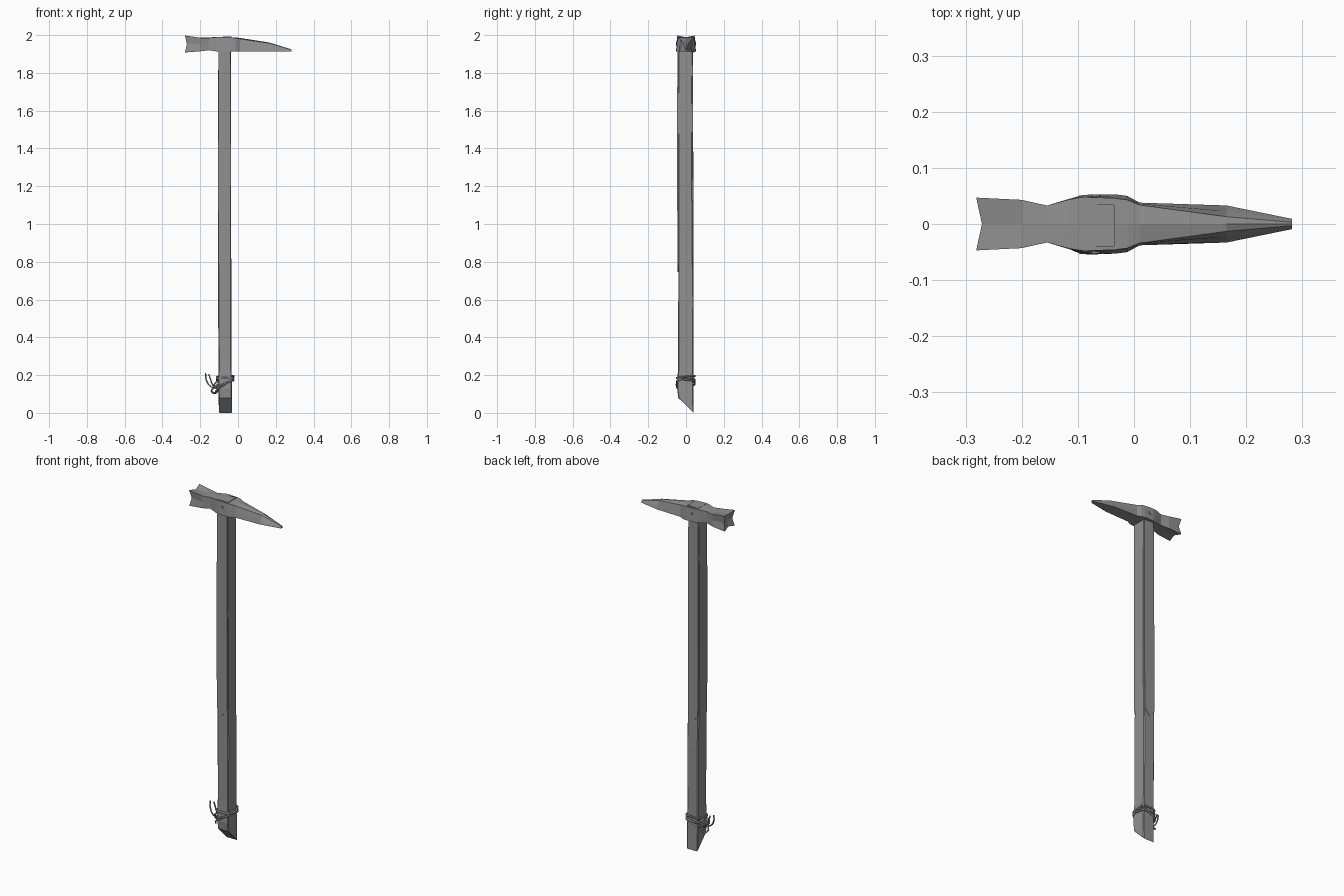
import bpy, bmesh, math
from mathutils import Vector

if "Cube" in bpy.data.objects:
    bpy.data.objects.remove(bpy.data.objects["Cube"])

# One dark grey for the whole model
dark = bpy.data.materials.new("dark_grey")
dark.diffuse_color = (0.28, 0.28, 0.28, 1)
dark.use_nodes = True
dark.node_tree.nodes["Principled BSDF"].inputs["Base Color"].default_value = dark.diffuse_color


def loft(name, rings, start=None, end=None):
    """Skin a list of equal-length point rings; caps are flat or meet at a point."""
    bm = bmesh.new()
    vs = [[bm.verts.new(p) for p in r] for r in rings]
    n = len(rings[0])
    for a, b in zip(vs, vs[1:]):
        for i in range(n):
            j = (i + 1) % n
            bm.faces.new((a[i], a[j], b[j], b[i]))
    for ring, tip in ((vs[0], start), (vs[-1], end)):
        if tip:
            c = bm.verts.new(tip)
            for i in range(n):
                bm.faces.new((ring[i], ring[(i + 1) % n], c))
        else:
            bm.faces.new(ring)
    bmesh.ops.recalc_face_normals(bm, faces=bm.faces)
    me = bpy.data.meshes.new(name)
    bm.to_mesh(me)
    bm.free()
    me.materials.append(dark)
    ob = bpy.data.objects.new(name, me)
    bpy.context.collection.objects.link(ob)
    return ob


def box_ring(x0, x1, y0, y1, c, z):
    """Chamfered rectangle; z may be a function of y."""
    f = z if callable(z) else (lambda y: z)
    pts = [(x0 + c, y0), (x1 - c, y0), (x1, y0 + c), (x1, y1 - c),
           (x1 - c, y1), (x0 + c, y1), (x0, y1 - c), (x0, y0 + c)]
    return [(x, y, f(y)) for x, y in pts]


# Wooden handle: slightly uneven shaft with a slanted foot
def foot(y):
    return max(0, min(0.08, (0.040 - y) * 1.03))


handle = [
    box_ring(-0.101, -0.032, -0.041, 0.040, 0.004, foot),
    box_ring(-0.104, -0.032, -0.047, 0.039, 0.004, 0.13),
    box_ring(-0.104, -0.034, -0.042, 0.039, 0.005, 0.25),
    box_ring(-0.105, -0.034, -0.041, 0.041, 0.005, 0.60),
    box_ring(-0.107, -0.036, -0.041, 0.037, 0.005, 0.85),
    box_ring(-0.107, -0.036, -0.042, 0.035, 0.005, 1.20),
    box_ring(-0.106, -0.037, -0.044, 0.033, 0.005, 1.60),
    box_ring(-0.104, -0.038, -0.041, 0.036, 0.004, 1.90),
    box_ring(-0.103, -0.039, -0.040, 0.035, 0.003, 1.99),
]
loft("handle", handle)

# Front and back straps with pointed lower ends
for name, out, mid, top in (("front_strap", -0.0455, -0.047, -0.046),
                            ("back_strap", 0.041, 0.038, 0.036)):
    depth = 0.010 if out < 0 else -0.010
    shape = [(-0.072, 0.745, out), (-0.040, 0.785, out), (-0.038, 1.3, mid),
             (-0.040, 1.93, top), (-0.103, 1.93, top), (-0.105, 1.3, mid),
             (-0.104, 0.785, out)]
    loft(name, [[(x, y, z) for x, z, y in shape],
                [(x, y + depth, z) for x, z, y in shape]])


# Hammer head: sections of corners and edge middles, from crown to spike
def head_ring(x, w, wt, zb, zt, zs, notch=0.0, pinch=0.0):
    zm = (zb + zt) / 2
    s = (w + wt) / 2
    return [(x, -w, zb), (x + notch, 0, zb + pinch), (x, w, zb),
            (x + notch, s - pinch, zm), (x, wt, zs), (x + notch, 0, zt - pinch),
            (x, -wt, zs), (x + notch, -s + pinch, zm)]


head = [
    head_ring(-0.281, 0.046, 0.047, 1.908, 1.998, 1.998, 0.010, 0.009),
    head_ring(-0.200, 0.043, 0.043, 1.914, 1.986, 1.986, 0, 0.001),
    head_ring(-0.155, 0.033, 0.033, 1.920, 1.987, 1.985),
    head_ring(-0.115, 0.045, 0.044, 1.914, 1.991, 1.989),
    head_ring(-0.090, 0.052, 0.048, 1.913, 1.990, 1.989),
    head_ring(-0.035, 0.053, 0.046, 1.912, 1.988, 1.987),
    head_ring(-0.012, 0.050, 0.043, 1.912, 1.987, 1.985),
    head_ring(0.010, 0.038, 0.034, 1.913, 1.985, 1.980),
    head_ring(0.165, 0.033, 0.013, 1.913, 1.961, 1.957),
    head_ring(0.282, 0.009, 0.003, 1.912, 1.925, 1.923),
]
loft("hammer_head", head, start=(-0.264, 0, 1.953))

# Handle end showing through the eye, with a wedge
loft("handle_end", [box_ring(-0.103, -0.035, -0.041, 0.036, 0.002, z) for z in (1.96, 1.991)])
loft("wedge", [box_ring(-0.080, -0.035, 0.029, 0.034, 0.001, z) for z in (1.97, 1.992)])

# Rivet through the eye
bpy.ops.mesh.primitive_cylinder_add(vertices=8, radius=0.009, depth=0.106,
                                    location=(-0.068, 0, 1.955),
                                    rotation=(math.pi / 2, 0, 0))
bpy.context.object.name = "rivet"
bpy.context.object.data.materials.append(dark)


def cord(name, pts, closed=False, r=0.005):
    cu = bpy.data.curves.new(name, 'CURVE')
    cu.dimensions = '3D'
    cu.bevel_depth = r
    cu.bevel_resolution = 1
    cu.resolution_u = 3
    cu.use_fill_caps = True
    cu.materials.append(dark)
    sp = cu.splines.new('BEZIER')
    sp.bezier_points.add(len(pts) - 1)
    for b, p in zip(sp.bezier_points, pts):
        b.co = Vector(p)
        b.handle_left_type = b.handle_right_type = 'AUTO'
    sp.use_cyclic_u = closed
    ob = bpy.data.objects.new(name, cu)
    bpy.context.collection.objects.link(ob)


# Cord wrapped around the grip; each loop has its own tilt
for k, (z, tilt_x, tilt_y) in enumerate(((0.190, 0.05, 0.1), (0.176, 0.0, -0.15),
                                         (0.160, 0.45, 0.08))):
    loop = []
    for px, py in ((0, -1), (0.9, -0.9), (1, 0), (0.9, 0.9),
                   (0, 1), (-0.9, 0.9), (-1, 0), (-0.9, -0.9)):
        x, y = 0.042 * px, 0.046 * py
        loop.append((-0.068 + x, -0.001 + y, z + x * tilt_x + y * tilt_y))
    cord("cord_loop_%d" % (k + 1), loop, True)

# Knot and loose ends on the left
cord("cord_knot", [(-0.100, -0.035, 0.165), (-0.125, -0.02, 0.135), (-0.140, 0.0, 0.115),
                   (-0.120, 0.012, 0.105), (-0.108, -0.01, 0.125), (-0.128, -0.03, 0.145)], True)
cord("cord_end_long", [(-0.112, -0.02, 0.130), (-0.145, -0.02, 0.140),
                       (-0.168, -0.015, 0.175), (-0.172, -0.01, 0.210)], r=0.004)
cord("cord_end_short", [(-0.112, 0.0, 0.130), (-0.135, 0.0, 0.150),
                        (-0.146, 0.0, 0.180), (-0.155, 0.0, 0.205)], r=0.004)
cord("cord_end_low", [(-0.040, -0.047, 0.172), (-0.085, -0.05, 0.140),
                      (-0.115, -0.04, 0.120), (-0.122, -0.03, 0.102)], r=0.004)
